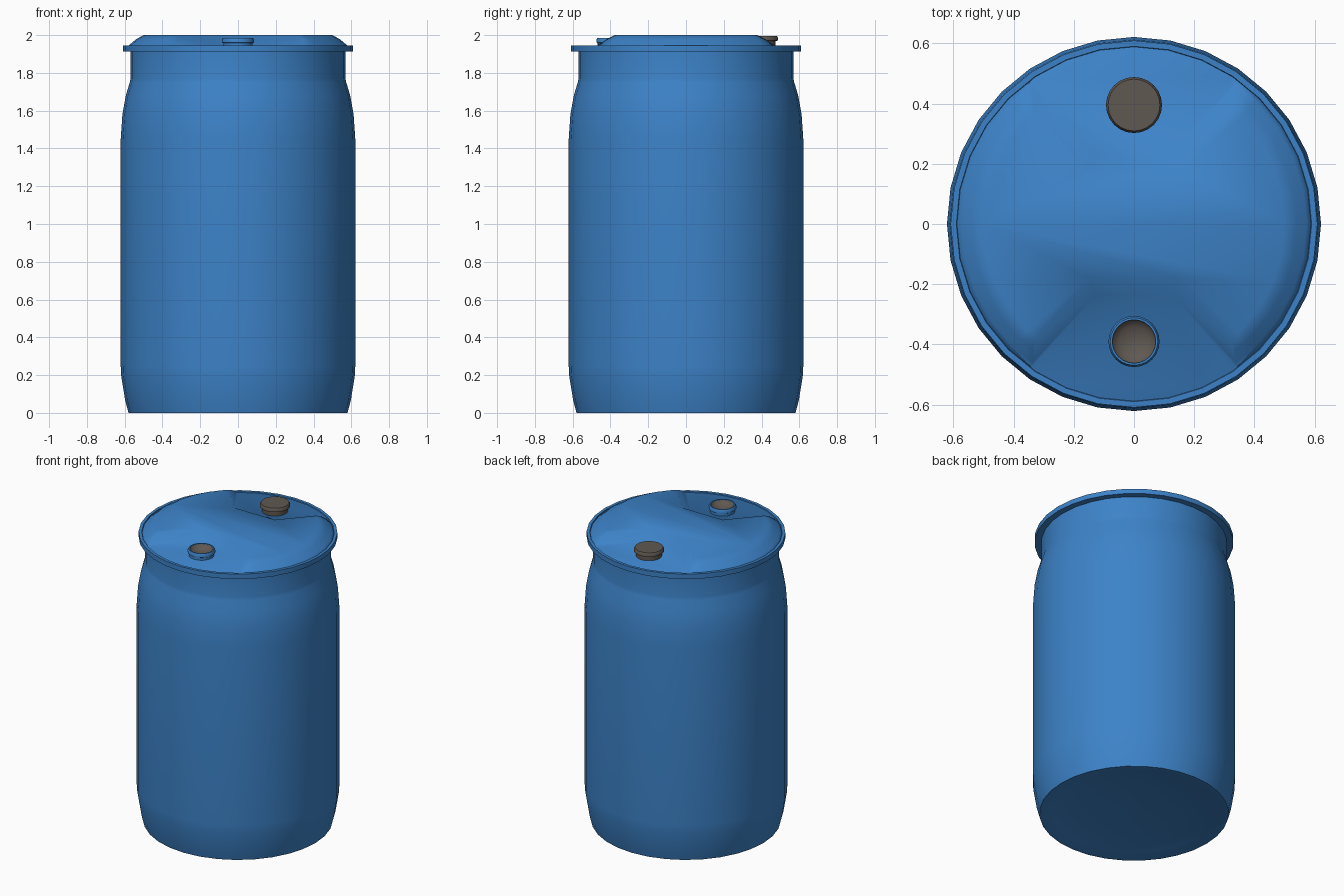
import bpy, bmesh, math

if "Cube" in bpy.data.objects:
    bpy.data.objects.remove(bpy.data.objects["Cube"])


def material(name, rgb):
    m = bpy.data.materials.new(name)
    m.diffuse_color = (*rgb, 1)
    m.use_nodes = True
    m.node_tree.nodes["Principled BSDF"].inputs["Base Color"].default_value = m.diffuse_color
    return m


BLUE = material("drum blue", (0.046, 0.226, 0.58))
BROWN = material("cap brown grey", (0.118, 0.099, 0.084))


def add_object(name, bm, mat):
    bmesh.ops.recalc_face_normals(bm, faces=bm.faces)
    me = bpy.data.meshes.new(name)
    bm.to_mesh(me)
    bm.free()
    ob = bpy.data.objects.new(name, me)
    bpy.context.collection.objects.link(ob)
    me.materials.append(mat)
    return ob


def smooth(ob, angle=35):
    bpy.ops.object.select_all(action='DESELECT')
    ob.select_set(True)
    bpy.context.view_layer.objects.active = ob
    bpy.ops.object.shade_smooth_by_angle(angle=math.radians(angle))


def lathe(name, profile, n, mat, y=0, closed=False):
    """Revolve (radius, z) points; cap both ends, or close the profile into a ring."""
    bm = bmesh.new()
    rings = [[bm.verts.new((r * math.cos(2 * math.pi * i / n),
                            y + r * math.sin(2 * math.pi * i / n), z))
              for i in range(n)] for r, z in profile]
    pairs = list(zip(rings, rings[1:]))
    if closed:
        pairs.append((rings[-1], rings[0]))
    else:
        bm.faces.new(rings[0])
        bm.faces.new(rings[-1])
    for a, b in pairs:
        for i in range(n):
            j = (i + 1) % n
            bm.faces.new((a[i], a[j], b[j], b[i]))
    return add_object(name, bm, mat)


# Drum body with hollowed base, rounded shoulder and neck
body = lathe("drum_body", [(0.05, 0.045), (0.3, 0.035), (0.5, 0.015), (0.56, 0.0),
                           (0.58, 0), (0.598, 0.07), (0.619, 0.2), (0.621, 0.25),
                           (0.621, 1.45), (0.612, 1.58), (0.594, 1.68), (0.573, 1.75),
                           (0.569, 1.77), (0.569, 1.92)], 32, BLUE)
smooth(body)

# Handling rim around the neck
rim = lathe("rim", [(0.56, 1.912), (0.609, 1.912), (0.609, 1.945), (0.59, 1.945),
                    (0.585, 1.93)], 32, BLUE, closed=True)
smooth(rim)

# Raised lid with a tapered recess cut at front and back
lid = lathe("lid", [(0.55, 1.915), (0.59, 1.918), (0.59, 1.938), (0.573, 1.95),
                    (0.54, 1.978), (0.50, 2.0)], 32, BLUE)
for side in (-1, 1):
    bm = bmesh.new()
    loops = []
    for z, inset in ((1.94, 0.055), (2.0, 0), (2.06, -0.055)):
        k, y0 = 0.15 - inset * 0.42, 0.18 + inset
        pts = [(-k, y0), (k, y0), (k + 0.45, y0 + 0.51), (-k - 0.45, y0 + 0.51)]
        loops.append([bm.verts.new((x, side * y, z)) for x, y in pts])
    bm.faces.new(loops[0])
    bm.faces.new(loops[-1])
    for a, b in zip(loops, loops[1:]):
        for i in range(4):
            j = (i + 1) % 4
            bm.faces.new((a[i], a[j], b[j], b[i]))
    cutter = add_object("recess_cutter", bm, BLUE)
    cutter.hide_render = True
    mod = lid.modifiers.new("recess", 'BOOLEAN')
    mod.operation, mod.solver, mod.object = 'DIFFERENCE', 'EXACT', cutter
    bpy.context.view_layer.objects.active = lid
    bpy.ops.object.modifier_apply(modifier=mod.name)
    bpy.data.objects.remove(cutter)
smooth(lid, 60)

# Open filler neck at the front, with a dished plug inside
neck = lathe("filler_neck", [(0.078, 1.935), (0.078, 1.957), (0.085, 1.961), (0.085, 1.974),
                             (0.079, 1.985), (0.072, 1.985), (0.070, 1.935)],
             24, BLUE, y=-0.39, closed=True)
smooth(neck)
plug = lathe("filler_plug", [(0.07, 1.935), (0.072, 1.98), (0.068, 1.974),
                             (0.05, 1.96), (0.01, 1.953)], 24, BROWN, y=-0.39)
smooth(plug, 60)

# Screw cap at the back
cap = lathe("screw_cap", [(0.08, 1.935), (0.08, 1.968), (0.093, 1.972), (0.093, 1.984),
                          (0.086, 1.996)], 24, BROWN, y=0.395)
smooth(cap)
